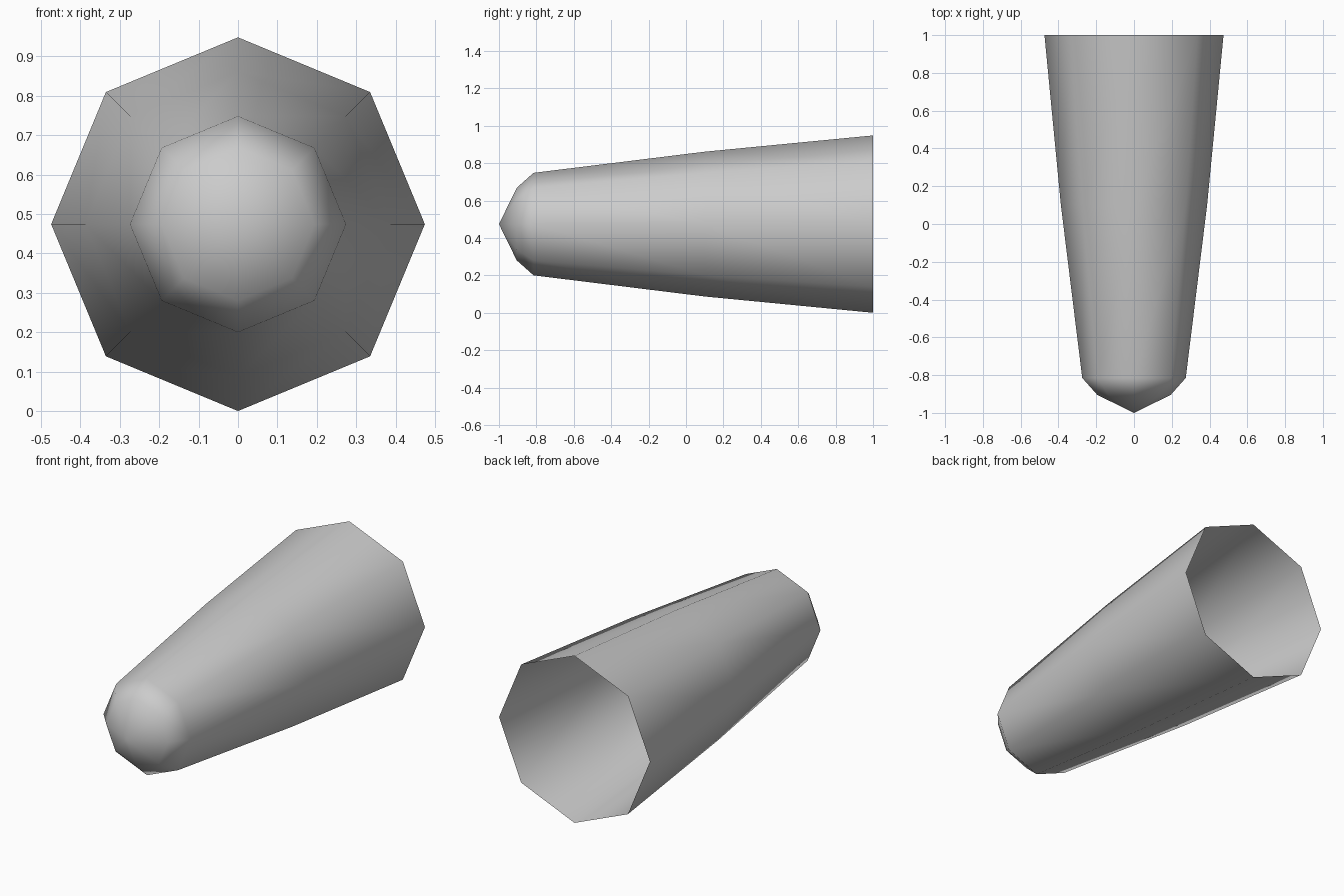
import bpy
import bmesh
from math import tau
from mathutils import Vector

if "Cube" in bpy.data.objects:
    bpy.data.objects.remove(bpy.data.objects["Cube"], do_unlink=True)

SIDES = 8
AXIS_HEIGHT = 0.474

# Outline as (y, radius): pointed tip, dome shoulder, tapered body, open rear rim
PROFILE = [(-1, 0), (-0.905, 0.194), (-0.815, 0.274), (0.1, 0.387), (1, 0.474)]

grey = bpy.data.materials.new("plain grey")
grey.use_nodes = True
colour = (0.6, 0.6, 0.6, 1)
grey.diffuse_color = colour
grey.node_tree.nodes["Principled BSDF"].inputs["Base Color"].default_value = colour

# Turn the outline about the long axis into one open shell
bm = bmesh.new()
points = [bm.verts.new((0, y, AXIS_HEIGHT + r)) for y, r in PROFILE]
edges = [bm.edges.new(pair) for pair in zip(points, points[1:])]
bmesh.ops.spin(bm, geom=points + edges, cent=Vector((0, 0, AXIS_HEIGHT)),
               axis=(0, 1, 0), angle=tau, steps=SIDES)
bmesh.ops.remove_doubles(bm, verts=bm.verts, dist=0.001)
bmesh.ops.recalc_face_normals(bm, faces=bm.faces)
tip_face = min(bm.faces, key=lambda f: f.calc_center_median().y)
if tip_face.normal.y > 0:
    bmesh.ops.reverse_faces(bm, faces=bm.faces)
for face in bm.faces:
    face.smooth = True

mesh = bpy.data.meshes.new("tapered_shell")
bm.to_mesh(mesh)
bm.free()
mesh.materials.append(grey)
shell = bpy.data.objects.new("tapered_shell", mesh)
bpy.context.collection.objects.link(shell)

# Long body panels lead the shading at the dome shoulder
weighted = shell.modifiers.new("Panel shading", 'WEIGHTED_NORMAL')
weighted.mode = 'FACE_AREA'
